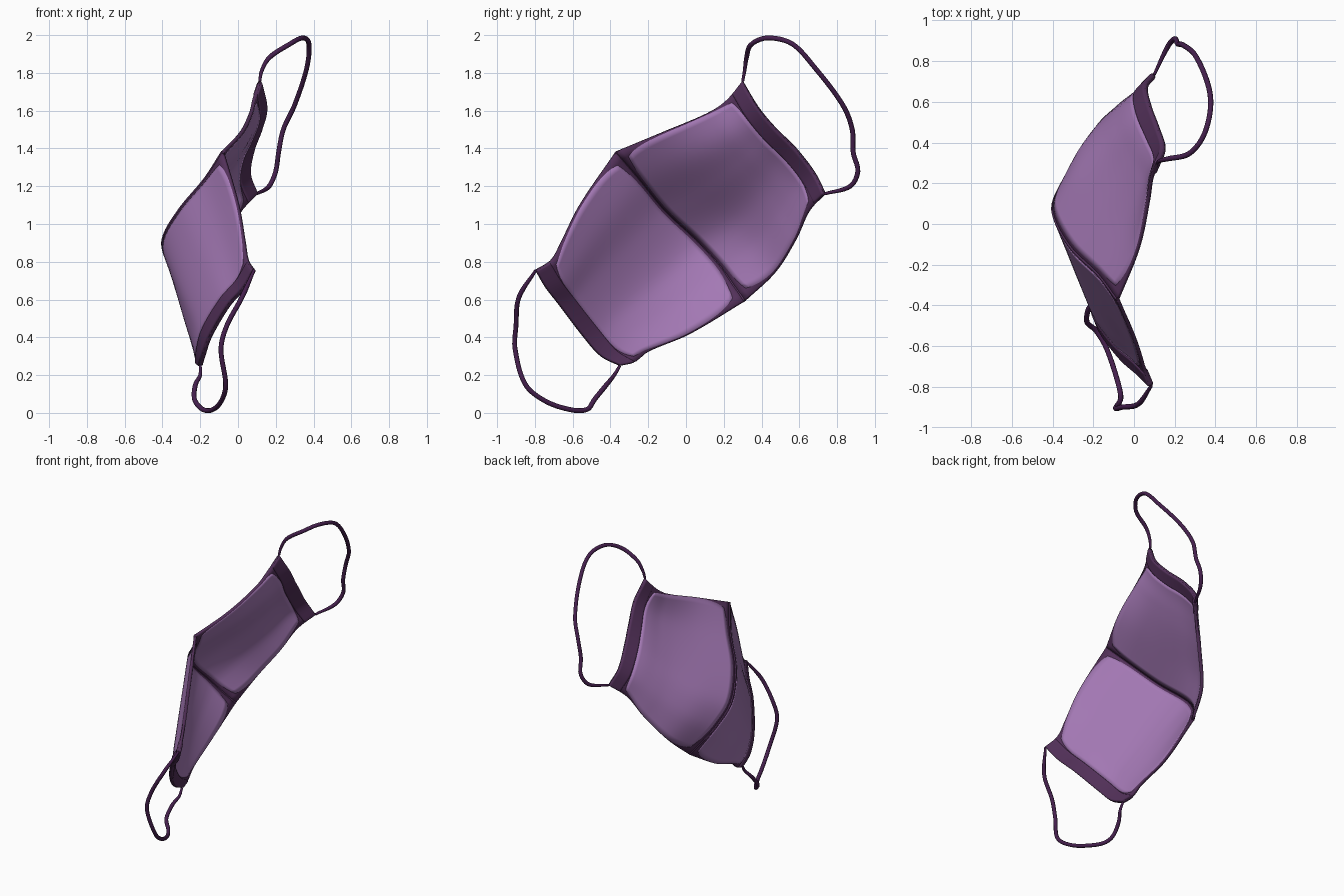
import bpy, bmesh
from mathutils import Vector

if "Cube" in bpy.data.objects:
    bpy.data.objects.remove(bpy.data.objects["Cube"])


def material(name, rgb):
    m = bpy.data.materials.new(name)
    m.diffuse_color = (*rgb, 1)
    m.use_nodes = True
    m.node_tree.nodes["Principled BSDF"].inputs["Base Color"].default_value = m.diffuse_color
    return m


LIGHT = material("light_fabric", (0.37, 0.19, 0.46))
DARK = material("dark_trim", (0.085, 0.03, 0.10))
CORD = material("dark_cord", (0.06, 0.014, 0.075))


def spline(pts, t):
    """Smooth curve through pts, spaced by chord length, t in 0..1."""
    p = [Vector(q) for q in pts]
    d = [0.0]
    for a, b in zip(p, p[1:]):
        d.append(d[-1] + (b - a).length)
    s = min(max(t, 0), 1) * d[-1]
    i = max(k for k in range(len(p) - 1) if d[k] <= s + 1e-9)

    def tangent(k):
        a, b = max(k - 1, 0), min(k + 1, len(p) - 1)
        return (p[b] - p[a]) / (d[b] - d[a])
    h = d[i + 1] - d[i]
    f = (s - d[i]) / h
    return (p[i] * (2*f**3 - 3*f*f + 1) + tangent(i) * h * (f**3 - 2*f*f + f)
            + p[i + 1] * (3*f*f - 2*f**3) + tangent(i + 1) * h * (f**3 - f*f))


def patch(seam, side, top, bottom, bulge):
    """Surface spanned by four border curves; u: seam to side, v: top to bottom."""
    c00, c01, c10, c11 = (Vector(q) for q in (seam[0], seam[-1], side[0], side[-1]))

    def base(u, v):
        return (spline(seam, v) * (1-u) + spline(side, v) * u
                + spline(top, u) * (1-v) + spline(bottom, u) * v
                - (c00*(1-u)*(1-v) + c01*(1-u)*v + c10*u*(1-v) + c11*u*v))
    n = (base(.6, .5) - base(.4, .5)).cross(base(.5, .6) - base(.5, .4)).normalized()
    if n.x > 0:
        n = -n
    return lambda u, v: base(u, v) + n * bulge * 16 * u * (1-u) * v * (1-v)


def sheet(name, surf, u0, u1, v0, v1, nu, nv, thick, mat, rounding=0.0, bevel=0.0):
    """Thick sheet cut from a surface, optionally with rounded corners."""
    bm = bmesh.new()
    rows = []
    for i in range(nu + 1):
        row = []
        for j in range(nv + 1):
            a, b = 2*i/nu - 1, 2*j/nv - 1
            a, b = a * (1 - rounding * b**6), b * (1 - rounding * a**4)
            row.append(bm.verts.new(surf(u0 + (u1-u0)*(a+1)/2, v0 + (v1-v0)*(b+1)/2)))
        rows.append(row)
    for i in range(nu):
        for j in range(nv):
            bm.faces.new((rows[i][j], rows[i+1][j], rows[i+1][j+1], rows[i][j+1]))
    bmesh.ops.recalc_face_normals(bm, faces=bm.faces)
    me = bpy.data.meshes.new(name)
    bm.to_mesh(me)
    bm.free()
    me.materials.append(mat)
    ob = bpy.data.objects.new(name, me)
    bpy.context.collection.objects.link(ob)
    sol = ob.modifiers.new("thickness", 'SOLIDIFY')
    sol.thickness, sol.offset = thick, 0
    if bevel:
        bev = ob.modifiers.new("soft_edge", 'BEVEL')
        bev.width, bev.segments, bev.limit_method = bevel, 3, 'ANGLE'
        bev.angle_limit = 1.0
    bpy.context.view_layer.objects.active = ob
    ob.select_set(True)
    bpy.ops.object.shade_smooth_by_angle(angle=0.8)
    ob.select_set(False)


def tube(name, pts, radius, mat, end=1.0):
    """Round cord through pts; end is the relative thickness of its tips."""
    cu = bpy.data.curves.new(name, 'CURVE')
    cu.dimensions = '3D'
    cu.bevel_depth, cu.bevel_resolution, cu.use_fill_caps = radius, 3, True
    sp = cu.splines.new('POLY')
    n = 70
    sp.points.add(n)
    for i in range(n + 1):
        sp.points[i].co = (*spline(pts, i / n), 1)
        sp.points[i].radius = end + (1 - end) * min(1, min(i, n - i) / 7)
    sp.use_smooth = True
    cu.materials.append(mat)
    bpy.context.collection.objects.link(bpy.data.objects.new(name, cu))


# Border curves: centre seam, then each half's side, top and bottom edges
S1, S2 = (-.08, -.37, 1.38), (-.24, .31, .595)
seam = [S1, (-.17, -.25, 1.24), (-.31, -.11, 1.07), (-.395, .06, .91),
        (-.36, .18, .78), (-.30, .25, .68), S2]
R1, R2 = (.115, .30, 1.755), (.10, .735, 1.16)
L1, L2 = (.085, -.795, .755), (-.20, -.35, .25)
halves = {
    "rear": dict(
        side=[R1, (.145, .38, 1.62), (.12, .47, 1.51), (.08, .58, 1.40), (.06, .68, 1.27), R2],
        top=[S1, (.02, -.12, 1.485), (.07, .12, 1.59), (.085, .22, 1.66), R1],
        bottom=[S2, (-.18, .47, .745), (-.07, .58, .92), (.015, .65, 1.07), R2]),
    "front": dict(
        side=[L1, (.03, -.74, .66), (-.05, -.67, .57), (-.15, -.54, .40), (-.185, -.45, .30), L2],
        top=[S1, (0, -.56, 1.10), (.035, -.66, .90), (.05, -.71, .81), L1],
        bottom=[S2, (-.245, .02, .42), (-.225, -.2, .325), (-.215, -.27, .27), L2]),
}

# Each half: dark backing cloth, light rounded panel, thick side binding
for key, edges in halves.items():
    surf = patch(seam, edges["side"], edges["top"], edges["bottom"], -0.003)
    sheet(key + "_backing", surf, 0, 1, 0, 1, 24, 24, 0.018, DARK)
    sheet(key + "_panel", surf, .025, .89, .004, .996, 28, 28, 0.023, LIGHT, rounding=.075)
    sheet(key + "_side_binding", surf, .89, 1, 0, 1, 6, 28, 0.032, DARK, bevel=.01)

# Piping along the centre seam
tube("centre_seam", seam, 0.011, DARK)

# Ear loops
tube("rear_ear_loop", [
    R1, (.125, .31, 1.81), (.165, .32, 1.88), (.27, .345, 1.95), (.34, .43, 1.985),
    (.375, .56, 1.955), (.365, .68, 1.83), (.30, .83, 1.63), (.24, .88, 1.50),
    (.215, .885, 1.38), (.20, .91, 1.28), (.165, .87, 1.20), R2], 0.013, CORD, end=.6)
tube("front_ear_loop", [
    L1, (.02, -.885, .61), (-.06, -.90, .46), (-.09, -.905, .34), (-.065, -.85, .15),
    (-.09, -.74, .06), (-.14, -.60, .015), (-.19, -.52, .02), (-.23, -.485, .07),
    (-.225, -.42, .15), (-.20, -.38, .20), L2], 0.013, CORD, end=.6)
